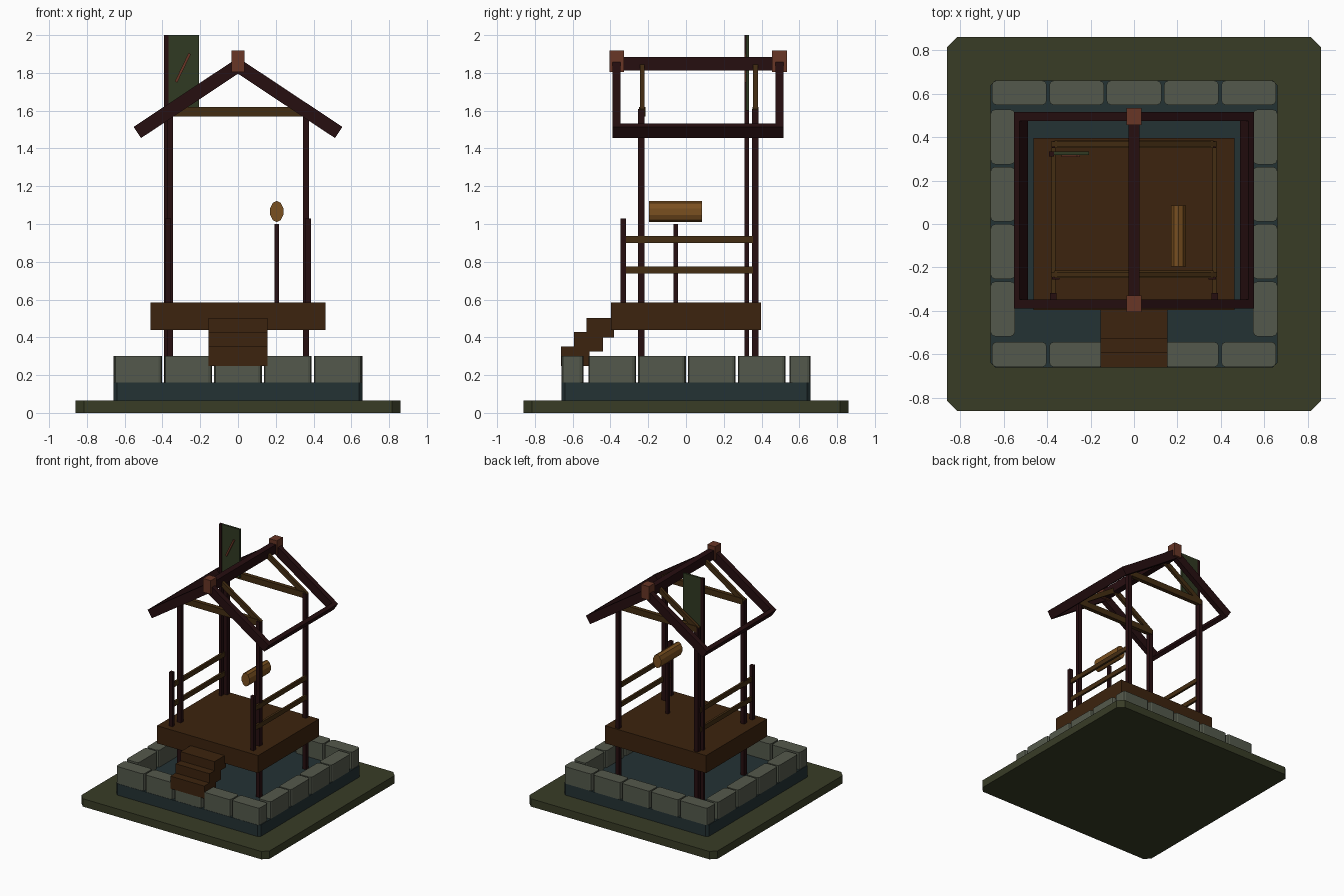
import bpy, bmesh, math
from mathutils import Vector, Matrix

if "Cube" in bpy.data.objects:
    bpy.data.objects.remove(bpy.data.objects["Cube"])

def srgb(*c):
    return [((v / 255 + 0.055) / 1.055) ** 2.4 if v > 10 else v / 255 / 12.92 for v in c] + [1]

def mat(name, *c):
    m = bpy.data.materials.new(name)
    m.diffuse_color = srgb(*c)
    m.use_nodes = True
    m.node_tree.nodes["Principled BSDF"].inputs["Base Color"].default_value = m.diffuse_color
    return m

GRASS = mat("grass green", 56, 60, 38)
STONE = mat("grey stone", 84, 89, 76)
WATER = mat("dark teal", 36, 50, 52)
DECK = mat("deck brown", 60, 35, 14)
DARK = mat("dark timber", 38, 14, 16)
BEAM = mat("beam brown", 68, 45, 18)
CAP = mat("red brown", 104, 54, 38)
LOG = mat("light wood", 122, 80, 32)
SIGN = mat("sign green", 48, 58, 34)

def finish(name, bm, m):
    bmesh.ops.recalc_face_normals(bm, faces=bm.faces)
    me = bpy.data.meshes.new(name)
    bm.to_mesh(me)
    bm.free()
    me.materials.append(m)
    ob = bpy.data.objects.new(name, me)
    bpy.context.collection.objects.link(ob)
    return ob

def box(name, m, x, y, z, bevel=0, seg=1):
    """Box from (min, max) ranges, with optional bevel on its upright edges."""
    bm = bmesh.new()
    bmesh.ops.create_cube(bm, size=1)
    for v in bm.verts:
        v.co = Vector([r[0] + (r[1] - r[0]) * (c + 0.5) for r, c in zip((x, y, z), v.co)])
    if bevel:
        up = [e for e in bm.edges if abs(e.verts[0].co.z - e.verts[1].co.z) > 1e-4]
        bmesh.ops.bevel(bm, geom=up, offset=bevel, segments=seg, profile=0.5, affect='EDGES')
    return finish(name, bm, m)

def around(c, w):
    return (c - w / 2, c + w / 2)

def slope_bar(name, m, p, q, y, depth, thick):
    """Bar in the xz plane from p to q, centred on y."""
    a, b = Vector((p[0], y, p[1])), Vector((q[0], y, q[1]))
    d = b - a
    bm = bmesh.new()
    bmesh.ops.create_cube(bm, size=1)
    bmesh.ops.scale(bm, vec=(d.length, depth, thick), verts=bm.verts)
    rot = Matrix.Rotation(-math.atan2(d.z, d.x), 4, 'Y')
    bmesh.ops.transform(bm, matrix=Matrix.Translation((a + b) / 2) @ rot, verts=bm.verts)
    return finish(name, bm, m)

# Ground plate and pool
box("ground_plate", GRASS, (-.86, .86), (-.86, .86), (0, .065), .045)
box("pool", WATER, (-.66, .66), (-.66, .66), (.065, .16), .02)

# Stone ring: five stones front and back, four on each side
for i in range(5):
    c = -.528 + .264 * i
    for y in ((-.658, -.543), (.548, .66)):
        box("ring_stone", STONE, around(c, .252), y, (.16, .30), .02, 2)
for i in range(4):
    c = .005 - .396 + .264 * i
    for s in (-1, 1):
        box("ring_stone", STONE, around(s * .604, .112), around(c, .252), (.16, .30), .02, 2)

# Deck and steps
box("deck", DECK, (-.462, .462), (-.397, .397), (.44, .585))
for y0, y1, z1 in ((-.661, -.51, .352), (-.593, -.44, .428), (-.528, -.38, .503)):
    box("step", DECK, (-.155, .155), (y0, y1), (z1 - .103, z1))

# Posts, side rails
for s in (-1, 1):
    for y in (-.238, .366):
        box("post", DARK, around(s * .36, .034), around(y, .034), (.16, 1.61))
    box("rail_post", DARK, around(s * .371, .03), around(-.333, .03), (.585, 1.03))
    for z in (.757, .918):
        box("side_rail", BEAM, around(s * .37, .018), (-.335, .355), around(z, .038))

# Roof trusses: tie beam and two braces above each pair of posts
SL = .663
line = lambda x: 1.838 - SL * abs(x)
for y in (-.232, .368):
    box("tie_beam", BEAM, (-.365, .365), around(y, .034), (1.57, 1.62))
    for s in (-1, 1):
        slope_bar("roof_brace", BEAM, (s * .37, line(.37)), (0, line(0)), y, .024, .04)

# Rafters, ridge, eaves and ridge caps
for s in (-1, 1):
    for y in (-.368, .495):
        slope_bar("rafter", DARK, (s * .533, line(.533)), (0, line(0)), y, .043, .071)
    slope_bar("eave_beam", DARK, (s * .533, line(.533)), (s * .508, line(.508)), .063, .9, .071)
box("ridge_beam", DARK, (-.026, .026), (-.39, .515), (1.812, 1.885))
for y in (-.367, .495):
    box("ridge_cap", CAP, around(0, .07), around(y, .078), (1.805, 1.918))

# Log on a stand
box("log_stand", DARK, around(.205, .024), around(-.055, .024), (.585, 1.0))
bm = bmesh.new()
bmesh.ops.create_cone(bm, cap_ends=True, segments=10, radius1=.056, radius2=.056, depth=.28)
bmesh.ops.rotate(bm, cent=(0, 0, 0), matrix=Matrix.Rotation(math.pi / 2, 3, 'X'), verts=bm.verts)
bmesh.ops.scale(bm, vec=(.65, 1, 1), verts=bm.verts)
bmesh.ops.translate(bm, vec=(.205, -.055, 1.066), verts=bm.verts)
finish("log", bm, LOG)

# Sign on its tall pole, with a slanted stripe
box("sign_pole", DARK, (-.392, -.368), around(.322, .024), (.16, 2.0))
box("sign_board", SIGN, (-.37, -.207), around(.325, .016), (1.6, 2.0))
slope_bar("sign_stripe", CAP, (-.328, 1.752), (-.256, 1.902), .313, .009, .014)
